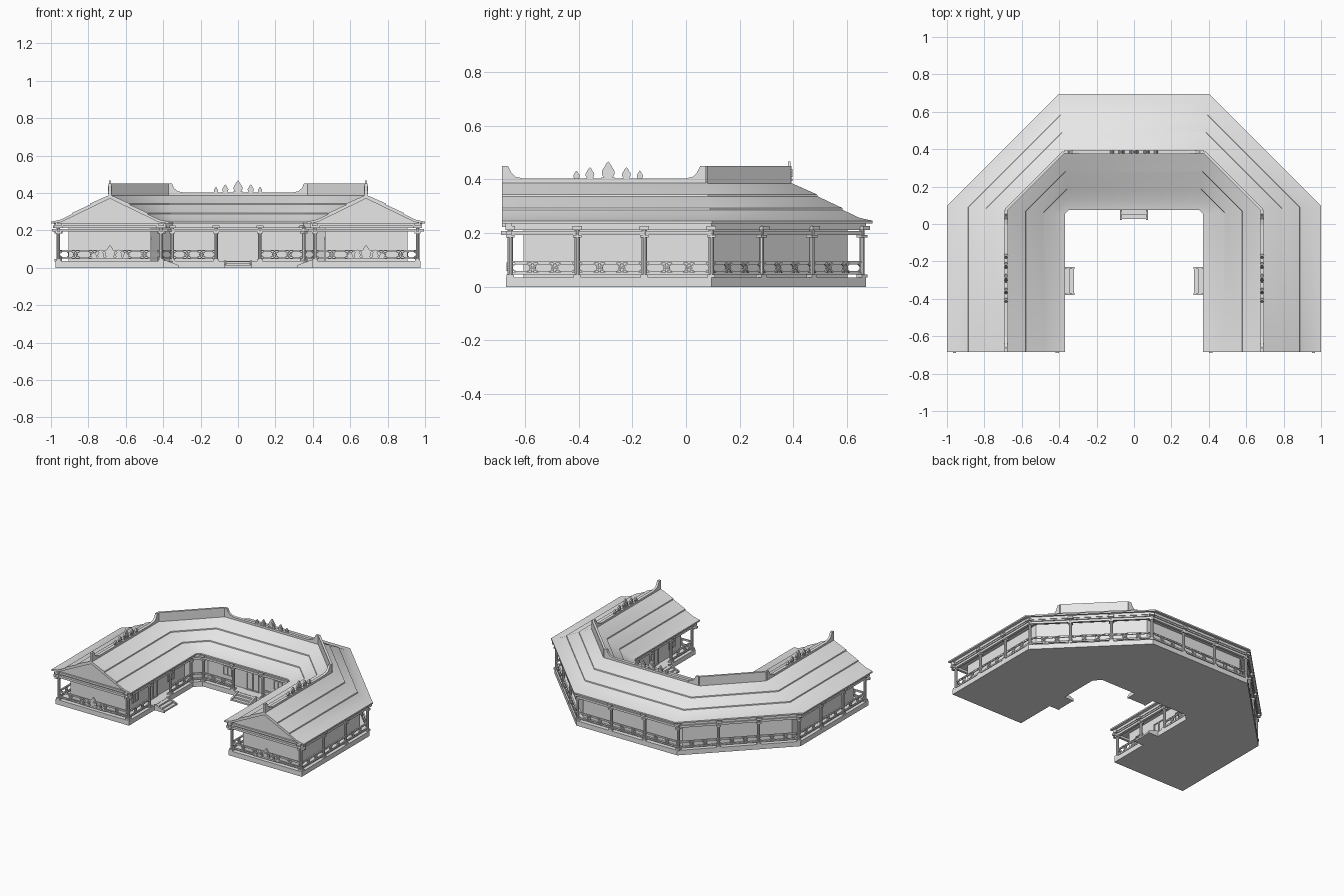
import bpy, bmesh, math
from mathutils import Vector

if "Cube" in bpy.data.objects:
    bpy.data.objects.remove(bpy.data.objects["Cube"])

stone = bpy.data.materials.new("pale grey")
stone.diffuse_color = (0.8, 0.8, 0.8, 1)
stone.use_nodes = True
stone.node_tree.nodes["Principled BSDF"].inputs["Base Color"].default_value = stone.diffuse_color


def finish(bm, name, smooth=False):
    bmesh.ops.recalc_face_normals(bm, faces=bm.faces)
    me = bpy.data.meshes.new(name)
    bm.to_mesh(me)
    bm.free()
    me.materials.append(stone)
    ob = bpy.data.objects.new(name, me)
    bpy.context.collection.objects.link(ob)
    if smooth:
        bpy.ops.object.select_all(action='DESELECT')
        ob.select_set(True)
        bpy.context.view_layer.objects.active = ob
        bpy.ops.object.shade_smooth_by_angle(angle=math.radians(30))
    return ob


def path(d, yend):
    """Horseshoe path, offset outward from the ridge line by d."""
    x, y, c = .685 + d, .385 + d * .985, .76 + 1.07 * d
    half = [(x, yend), (x, c - x), (c - y, y)]
    return [Vector((-px, py)) for px, py in half] + [Vector(p) for p in half[::-1]]


def sweep(bm, profile, yend):
    """Sweep a closed (offset, height) profile along the horseshoe."""
    cols = [[bm.verts.new((p.x, p.y, z)) for p in path(d, yend)] for d, z in profile]
    n = len(cols)
    for i in range(n):
        a, b = cols[i], cols[(i + 1) % n]
        for k in range(5):
            bm.faces.new((a[k], a[k + 1], b[k + 1], b[k]))
    bm.faces.new([c[0] for c in cols])
    bm.faces.new([c[-1] for c in cols])


def rect(d0, d1, z0, z1):
    return [(d0, z0), (d1, z0), (d1, z1), (d0, z1)]


def panel(bm, pts, origin, direction, thick):
    """Extrude a vertical (along, height) outline sideways by its thickness."""
    o, u = Vector(origin), Vector(direction).normalized()
    n = Vector((-u.y, u.x)) * thick / 2
    sides = []
    for s in (-1, 1):
        ps = [(o + u * a + n * s, z) for a, z in pts]
        sides.append([bm.verts.new((p.x, p.y, z)) for p, z in ps])
    f, b = sides
    bm.faces.new(f)
    bm.faces.new(b[::-1])
    for i in range(len(f)):
        j = (i + 1) % len(f)
        bm.faces.new((f[i], f[j], b[j], b[i]))


def stroke(bm, p, q, origin, direction, w, thick):
    """Thin straight bar within a vertical plane."""
    p, q = Vector(p), Vector(q)
    t = (q - p).normalized()
    n = Vector((-t.y, t.x)) * w / 2
    panel(bm, [p + n, q + n, q - n, p - n], origin, direction, thick)


def lotus(bm, origin, direction, z0, h):
    """Flame-shaped crest with a raised boss and foot."""
    r = h * .36
    out = []
    for i in range(25):
        a = math.radians(-60 + 12.5 * i)
        k = r * (1 + .75 * max(0, 1 - abs(math.degrees(a) - 90) / 42) ** 1.6)
        out.append((k * math.cos(a), z0 + h * .37 + k * math.sin(a)))
    panel(bm, out, origin, direction, .010)
    for rr, th in ((.66, .016), (.45, .022)):
        panel(bm, [(r * rr * math.cos(i * math.tau / 12), z0 + h * .4 + r * rr * math.sin(i * math.tau / 12))
                   for i in range(12)], origin, direction, th)
    panel(bm, rect(-r * 1.1, r * 1.1, z0 - .004, z0 + h * .1), origin, direction, .014)


# plinth and walls
bm = bmesh.new()
sweep(bm, rect(-.29, .29, 0, .035), -.67)
finish(bm, "plinth")
bm = bmesh.new()
sweep(bm, rect(-.22, .22, .034, .215), -.605)
finish(bm, "walls")

# attic solid that closes the gable ends
bm = bmesh.new()
sweep(bm, [(-.285, .212), (.285, .212), (.285, .238), (.25, .252), (0, .38), (-.25, .252), (-.285, .238)], -.66)
finish(bm, "gable_wall")

# three-tier roof with flared eaves
top = [(.105, .344), (.107, .337), (.2, .294), (.202, .287), (.262, .258), (.315, .246)]
under = [(.315, .236), (.26, .244)]
right = top + under
bm = bmesh.new()
sweep(bm, [(0, .390)] + right + [(0, .37)] + [(-d, z) for d, z in right[::-1]], -.685)
finish(bm, "roof", True)

# ridge walls with upswept ends
rise = [(0, .450), (.022, .450), (.034, .425), (.05, .410), (.085, .402)]
r = path(0, -.685)
bm = bmesh.new()
for i in range(5):
    a, b = r[i], r[i + 1]
    L = (b - a).length
    crest = [(0, .450), (L, .450)] if i in (1, 3) else rise + [(L - u, z) for u, z in rise[::-1]]
    panel(bm, [(0, .37)] + crest + [(L, .37)], a, b - a, .016)
    if i not in (1, 3):
        panel(bm, rect(.08, L - .08, .394, .403), a, b - a, .022)
finish(bm, "ridge_wall")

# crests on the three main ridges
bm = bmesh.new()
for o, u in (((0, .385), (1, 0)), ((-.685, -.29), (0, 1)), ((.685, -.29), (0, 1))):
    for k, h in ((0, .066), (-.068, .045), (.068, .045), (-.118, .032), (.118, .032)):
        lotus(bm, Vector(o) + Vector(u) * k, u, .401, h)
finish(bm, "ridge_crests")

# beams around both sides and across the wing fronts
bm = bmesh.new()
for d in (-.275, .275):
    sweep(bm, rect(d - .009, d + .009, .193, .208), -.69)
    sweep(bm, rect(d - .015, d + .015, .222, .240), -.685)
for s in (-1, 1):
    panel(bm, rect(-.31, .31, .193, .208), (s * .685, -.66), (1, 0), .018)
    panel(bm, rect(-.30, .30, .222, .236), (s * .685, -.66), (1, 0), .024)
finish(bm, "beams")

# posts and lattice railings
posts, rails = bmesh.new(), bmesh.new()


def post(p, u):
    panel(posts, rect(-.014, .014, .034, .046), p, u, .028)
    panel(posts, rect(-.015, .015, .183, .193), p, u, .030)
    panel(posts, rect(-.018, .018, .212, .226), p, u, .050)
    geo = bmesh.ops.create_cone(posts, cap_ends=True, segments=10, radius1=.010, radius2=.010, depth=.2)
    bmesh.ops.translate(posts, verts=geo["verts"], vec=(p.x, p.y, .135))


def railing(a, b):
    u, L = b - a, (b - a).length
    for z in (.050, .092):
        panel(rails, rect(0, L, z - .0035, z + .0035), a, u, .010)
    n = max(1, round(L / .09))
    w = L / n
    for i in range(n):
        x0, x1 = i * w, (i + 1) * w
        hexa = [(x0, .071), (x0 + .02, .086), (x1 - .02, .086), (x1, .071), (x1 - .02, .056), (x0 + .02, .056)]
        for k in range(6):
            stroke(rails, hexa[k], hexa[(k + 1) % 6], a, u, .005, .007)
        if i:
            dia = [(x0 - .012, .071), (x0, .090), (x0 + .012, .071), (x0, .052)]
            for k in range(4):
                stroke(rails, dia[k], dia[(k + 1) % 4], a, u, .004, .006)


for d in (-.275, .275):
    p = path(d, -.655)
    for i in range(5):
        a, b = p[i], p[i + 1]
        n = 1 if d < 0 and i in (1, 3) else 3
        for k in range(n):
            q0, q1 = a.lerp(b, k / n), a.lerp(b, (k + 1) / n)
            post(q0, b - a)
            if d > 0 or n == 1 or k != 1:      # open bay at each stair
                railing(q0, q1)
    post(p[5], Vector((0, 1)))
for s in (-1, 1):
    railing(Vector((s * .685 - .275, -.655)), Vector((s * .685 + .275, -.655)))
finish(posts, "posts")
finish(rails, "railings")

# crests on the front railings
bm = bmesh.new()
for s in (-1, 1):
    for k, h in ((0, .072), (-.048, .048), (.048, .048), (-.085, .036), (.085, .036)):
        lotus(bm, (s * .685 + k, -.657), (1, 0), .05, h)
finish(bm, "railing_crests")

# courtyard stairs with sloping cheeks
bm = bmesh.new()
for o, u in (((0, .10), (0, -1)), ((-.396, -.305), (1, 0)), ((.396, -.305), (-1, 0))):
    panel(bm, [(-.005, 0), (.074, 0), (.074, .011), (.05, .011), (.05, .022), (.025, .022), (.025, .033),
               (-.005, .033)], o, u, .14)
    v = Vector((-u[1], u[0]))
    for s in (-1, 1):
        panel(bm, [(-.004, 0), (.078, 0), (.078, .014), (.01, .040), (-.004, .040)], Vector(o) + v * s * .07, u, .011)
finish(bm, "stairs")

# doors and windows on the courtyard walls
bm = bmesh.new()


def opening(o, u, w, z0, z1):
    for a, b, c, e in ((-w, -w + .006, z0, z1), (w - .006, w, z0, z1), (-.003, .003, z0, z1),
                       (-w, w, z1 - .006, z1), (-w, w, z0, z0 + .006)):
        panel(bm, rect(a, b, c, e), o, u, .012)


for o, u in (((0, .168), (1, 0)), ((-.465, -.30), (0, 1)), ((.465, -.30), (0, 1))):
    opening(o, u, .05, .035, .165)
    for k in (-.2, .2):
        opening(Vector(o) + Vector(u) * k, u, .035, .09, .155)
finish(bm, "doors_and_windows")
